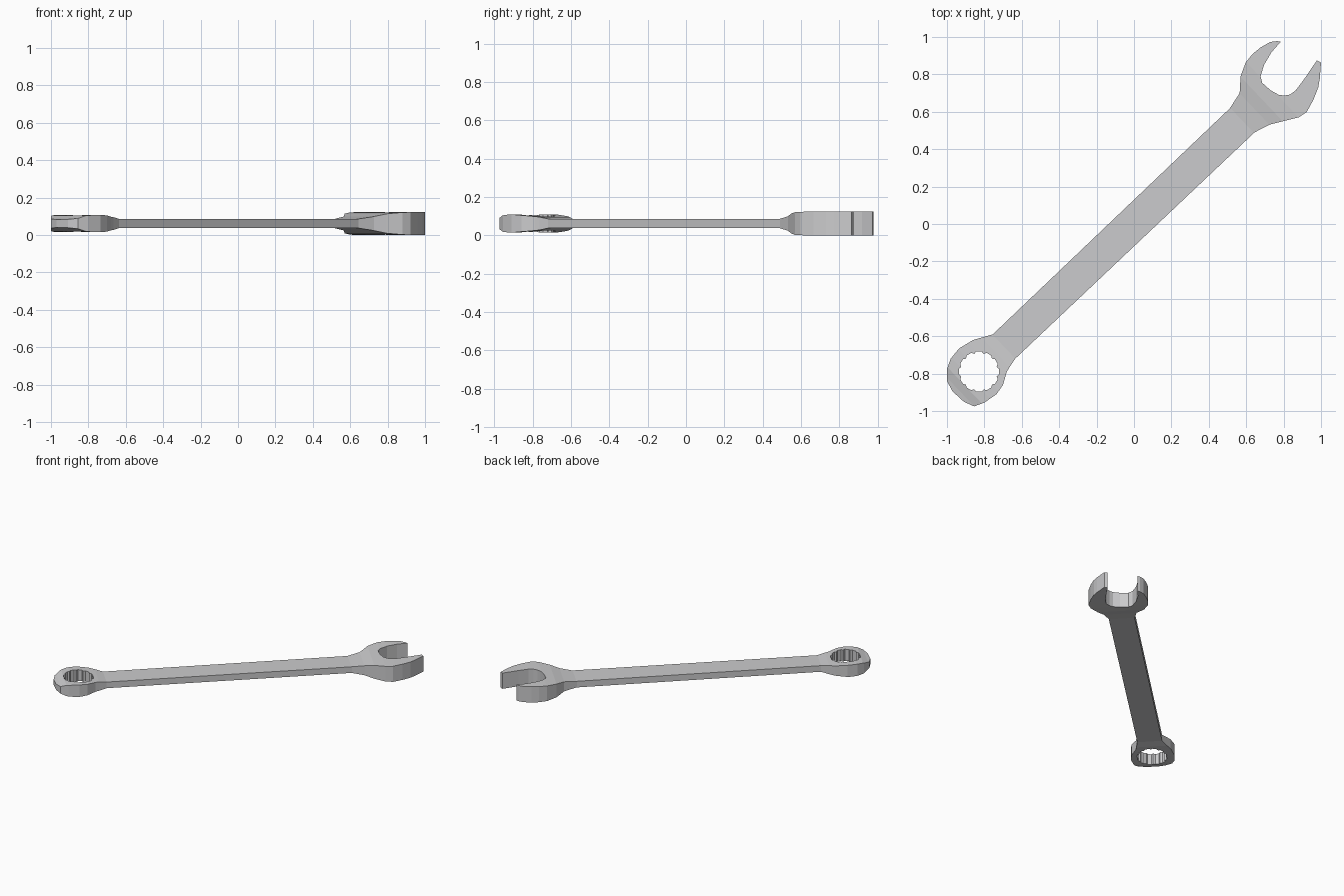
import bpy, bmesh, math
from mathutils import Vector
from mathutils.geometry import tessellate_polygon

if "Cube" in bpy.data.objects:
    bpy.data.objects.remove(bpy.data.objects["Cube"])

MID_Z = 0.0615
AXIS = Vector((0.725, 0.688, 0))          # direction from ring to open jaw

# Half thickness at stations along the wrench axis
STATIONS = [(-1.34, 0.016), (-1.29, 0.028), (-1.25, 0.042), (-1.20, 0.046),
            (-1.14, 0.046), (-1.08, 0.041), (-1.01, 0.034), (-0.955, 0.024),
            (0.80, 0.024), (0.89, 0.037), (0.955, 0.052), (1.03, 0.0595),
            (1.10, 0.0615), (1.40, 0.0615)]


def half_thickness(s):
    for (a, ha), (b, hb) in zip(STATIONS, STATIONS[1:]):
        if s <= b:
            t = max(0.0, (s - a) / (b - a))
            return ha + (hb - ha) * t
    return STATIONS[-1][1]


# Outline profile: ring end, handle edge, open jaw
ring = [(-0.755, -0.59), (-0.86, -0.62), (-0.935, -0.665), (-0.98, -0.72),
        (-1.0, -0.775), (-1.0, -0.84), (-0.97, -0.895), (-0.91, -0.95),
        (-0.855, -0.975), (-0.80, -0.955), (-0.735, -0.91), (-0.70, -0.86),
        (-0.68, -0.79), (-0.665, -0.765), (-0.635, -0.72)]
jaw = [(0.645, 0.49), (0.726, 0.532), (0.79, 0.548), (0.88, 0.57),
       (0.923, 0.598), (0.96, 0.666), (0.985, 0.73), (0.993, 0.775),
       (1.0, 0.864), (0.978, 0.875),
       (0.91, 0.775), (0.865, 0.715), (0.835, 0.692), (0.805, 0.687),
       (0.775, 0.69), (0.73, 0.715), (0.685, 0.755), (0.677, 0.79),
       (0.695, 0.85), (0.735, 0.918), (0.785, 0.975),
       (0.765, 0.978), (0.728, 0.973), (0.677, 0.944), (0.635, 0.91),
       (0.597, 0.864), (0.57, 0.79), (0.565, 0.70), (0.512, 0.618)]
outline = [Vector((x, y, 0)) for x, y in ring + jaw]

# Twelve-notch hole in the ring
hole = []
for i in range(12):
    for f, r in ((-0.25, 0.108), (0.25, 0.108), (0.5, 0.098)):
        a = (i + f) * math.tau / 12
        hole.append(Vector((-0.829 + r * math.cos(a), -0.789 + r * math.sin(a), 0)))

# Flat sheet, cut across the axis at every station
bm = bmesh.new()
verts = [bm.verts.new(p) for p in outline + hole]
for tri in tessellate_polygon([outline, hole]):
    bm.faces.new([verts[i] for i in tri])
for s, _ in STATIONS:
    bmesh.ops.bisect_plane(bm, geom=bm.verts[:] + bm.edges[:] + bm.faces[:],
                           plane_co=AXIS * (s / AXIS.length_squared), plane_no=AXIS)

# Extrude to a solid and shape its thickness
base = list(bm.verts)
out = bmesh.ops.extrude_face_region(bm, geom=bm.faces[:], use_keep_orig=True)
top = [g for g in out["geom"] if isinstance(g, bmesh.types.BMVert)]
for group, sign in ((base, -1), (top, 1)):
    for v in group:
        v.co.z = MID_Z + sign * half_thickness(v.co.dot(AXIS))
bmesh.ops.recalc_face_normals(bm, faces=bm.faces[:])

mesh = bpy.data.meshes.new("wrench")
bm.to_mesh(mesh)
bm.free()
wrench = bpy.data.objects.new("wrench", mesh)
bpy.context.collection.objects.link(wrench)

steel = bpy.data.materials.new("light steel grey")
steel.diffuse_color = (0.6, 0.6, 0.61, 1)
steel.use_nodes = True
steel.node_tree.nodes["Principled BSDF"].inputs["Base Color"].default_value = steel.diffuse_color
mesh.materials.append(steel)
